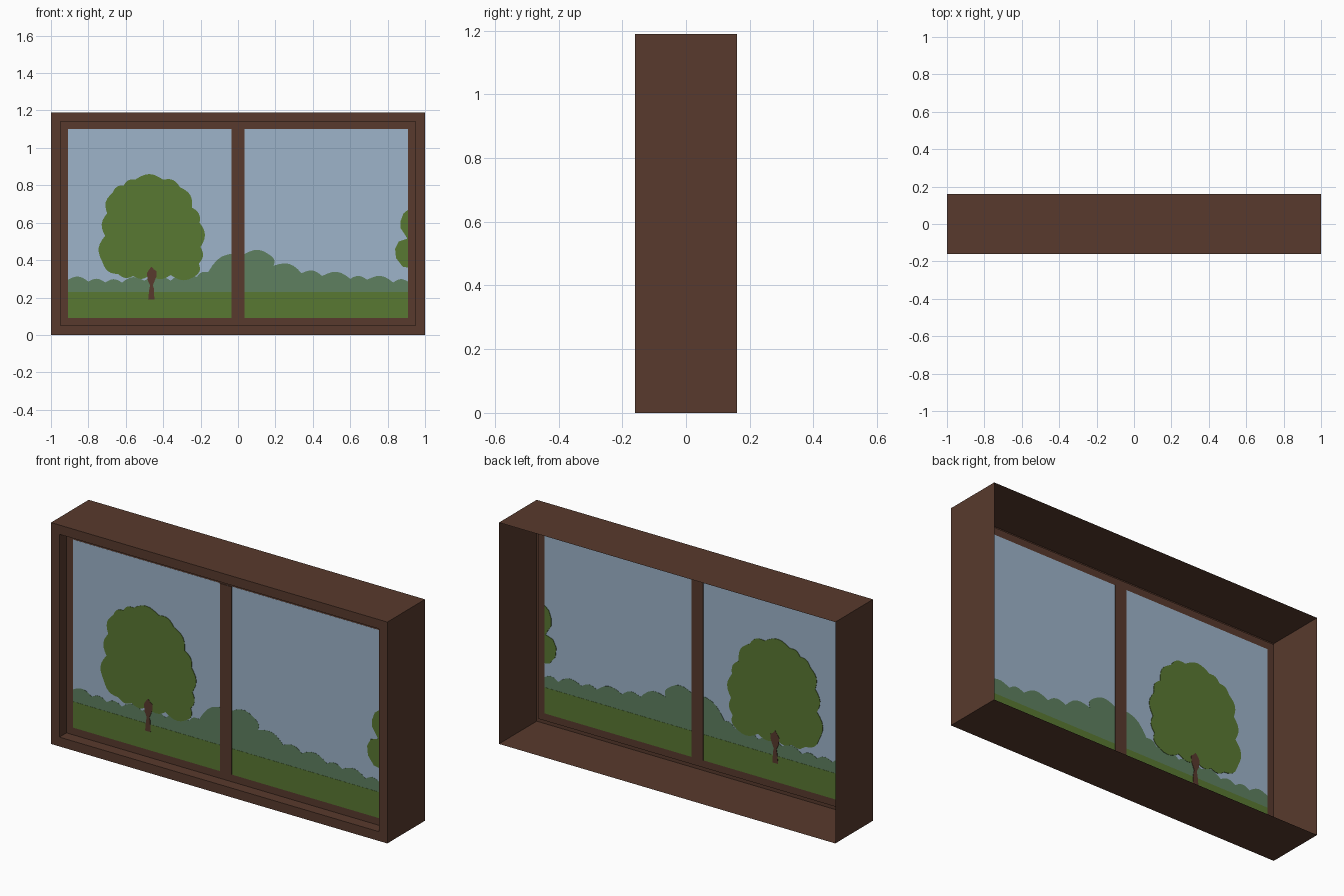
import bpy, bmesh, math
from mathutils import Vector

if "Cube" in bpy.data.objects:
    bpy.data.objects.remove(bpy.data.objects["Cube"])

GLASS_Y = -0.10


def material(name, rgb):
    m = bpy.data.materials.new(name)
    lin = [((c / 255 + 0.055) / 1.055) ** 2.4 for c in rgb]
    m.diffuse_color = (*lin, 1)
    m.use_nodes = True
    m.node_tree.nodes["Principled BSDF"].inputs["Base Color"].default_value = m.diffuse_color
    return m


brown = material("brown wood", (88, 58, 45))
sky_blue = material("sky blue", (158, 180, 202))
hill_green = material("hazy green", (94, 128, 96))
leaf_green = material("leaf green", (89, 120, 50))


def finish(bm, name, mat):
    bmesh.ops.recalc_face_normals(bm, faces=bm.faces)
    me = bpy.data.meshes.new(name)
    bm.to_mesh(me)
    bm.free()
    me.materials.append(mat)
    ob = bpy.data.objects.new(name, me)
    bpy.context.collection.objects.link(ob)
    return ob


def plate(name, pts, half, mat):
    """Thin flat silhouette centred on the glass plane, visible from both sides."""
    bm = bmesh.new()
    f = bm.faces.new([bm.verts.new((x, GLASS_Y - half, z)) for x, z in pts])
    ext = bmesh.ops.extrude_face_region(bm, geom=[f], use_keep_orig=True)
    vs = [v for v in ext["geom"] if isinstance(v, bmesh.types.BMVert)]
    bmesh.ops.translate(bm, verts=vs, vec=(0, 2 * half, 0))
    return finish(bm, name, mat)


def rect(x0, x1, z0, z1):
    return [(x0, z0), (x1, z0), (x1, z1), (x0, z1)]


def scallop(pts, bulge, closed=True, n=6):
    """Replace each side by an outward bump (points run clockwise)."""
    out = []
    count = len(pts) if closed else len(pts) - 1
    for i in range(count):
        a, b = Vector(pts[i]), Vector(pts[(i + 1) % len(pts)])
        d = b - a
        normal = Vector((-d.y, d.x))
        for k in range(n):
            t = k / n
            p = a + d * t + normal * bulge * math.sin(math.pi * t)
            out.append((p.x, p.y))
    if not closed:
        out.append(pts[-1])
    return out


# Open-backed frame: outer shell, front rim, reveal and sash from stepped loops
bm = bmesh.new()
loops = []
for inset, y in ((0, 0.16), (0, -0.16), (0.05, -0.16), (0.05, GLASS_Y), (0.09, GLASS_Y)):
    loops.append([bm.verts.new((x, y, z))
                  for x, z in rect(-1 + inset, 1 - inset, inset, 1.19 - inset)])
for a, b in zip(loops, loops[1:]):
    for i in range(4):
        j = (i + 1) % 4
        bm.faces.new((a[i], a[j], b[j], b[i]))
finish(bm, "window_frame", brown)

# Centre mullion
plate("mullion", rect(-0.035, 0.035, 0.09, 1.10), 0.0045, brown)

# Painted scenery, layered from far to near
plate("sky_pane", rect(-0.91, 0.91, 0.09, 1.10), 0.0005, sky_blue)

ridge = [(-0.91, 0.295), (-0.80, 0.285), (-0.71, 0.28), (-0.62, 0.28), (-0.50, 0.29),
         (-0.36, 0.29), (-0.22, 0.31), (-0.16, 0.335), (0.03, 0.43), (0.18, 0.42),
         (0.19, 0.37), (0.34, 0.33), (0.45, 0.315), (0.60, 0.30), (0.69, 0.295),
         (0.83, 0.28), (0.91, 0.285)]
plate("distant_hedge", scallop(ridge, 0.2, closed=False) + [(0.91, 0.09), (-0.91, 0.09)],
      0.0015, hill_green)
plate("lawn", rect(-0.91, 0.91, 0.09, 0.23), 0.0025, leaf_green)

crown = [(-0.64, 0.325), (-0.725, 0.39), (-0.71, 0.53), (-0.70, 0.65), (-0.67, 0.76),
         (-0.61, 0.80), (-0.55, 0.83), (-0.40, 0.83), (-0.31, 0.79), (-0.245, 0.68),
         (-0.205, 0.60), (-0.20, 0.47), (-0.21, 0.38), (-0.22, 0.32), (-0.36, 0.32),
         (-0.47, 0.32), (-0.56, 0.315)]
plate("tree_crown", scallop(crown, 0.2), 0.003, leaf_green)

side_tree = [(0.91, 0.67), (0.885, 0.65), (0.87, 0.61), (0.87, 0.57), (0.89, 0.54),
             (0.905, 0.515), (0.86, 0.50), (0.84, 0.46), (0.845, 0.41), (0.865, 0.385),
             (0.88, 0.365), (0.91, 0.36)]
plate("side_tree", side_tree, 0.003, leaf_green)

trunk = [(-0.48, 0.19), (-0.447, 0.19), (-0.45, 0.25), (-0.455, 0.265), (-0.437, 0.31),
         (-0.435, 0.34), (-0.45, 0.35), (-0.462, 0.365), (-0.475, 0.35), (-0.487, 0.33),
         (-0.482, 0.29), (-0.47, 0.265), (-0.475, 0.24)]
plate("tree_trunk", trunk, 0.004, brown)
